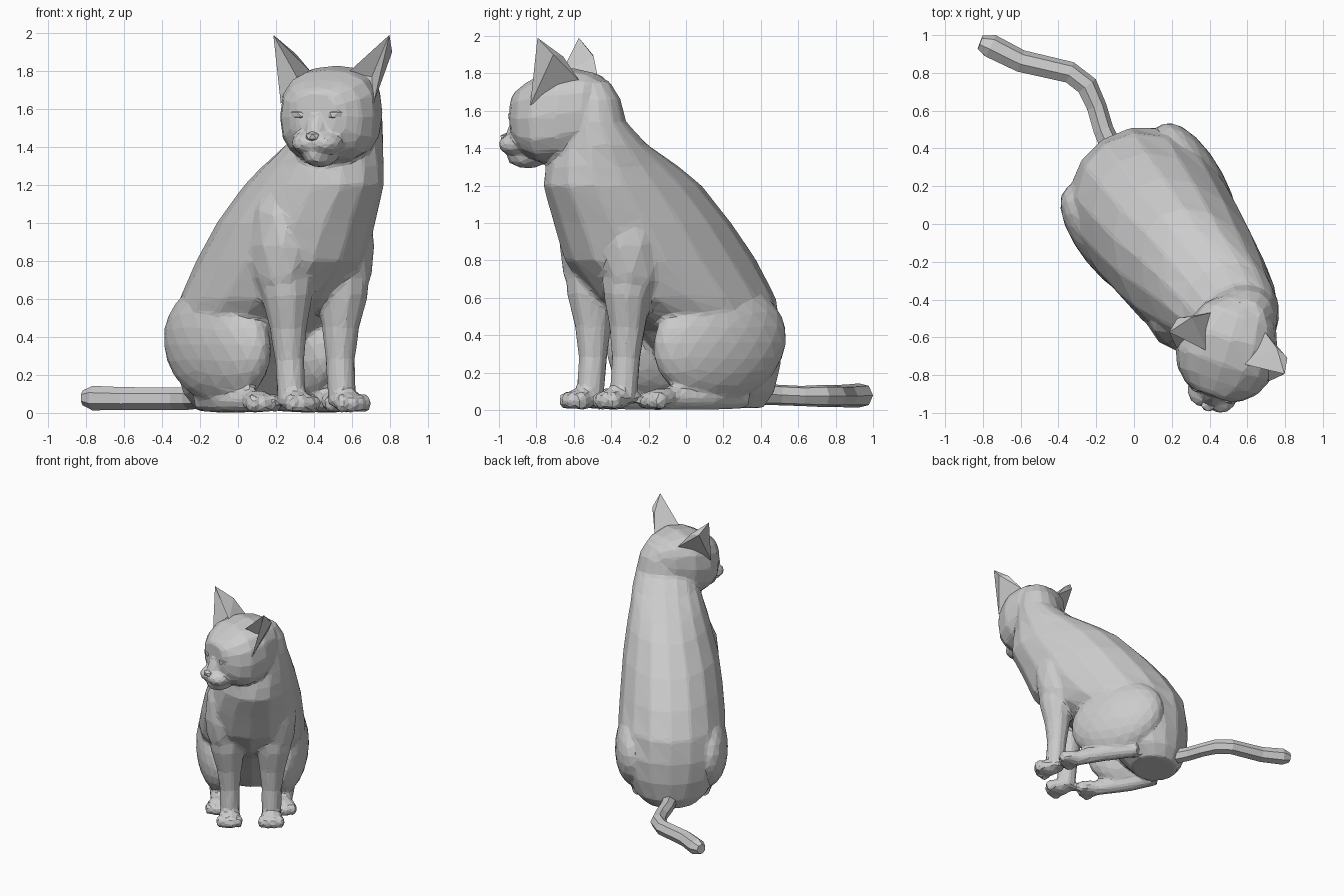
import bpy, bmesh
from math import sin, cos, pi
from mathutils import Vector

Z = Vector((0, 0, 1))
# body frame (side, forward) and head frame, turned against each other
BS, BF = Vector((0.832, 0.555, 0)), Vector((0.555, -0.832, 0))
HS, HF = Vector((0.94, -0.34, 0)), Vector((-0.34, -0.94, 0))
HC = Vector((0.50, -0.66, 0))


def B(u, v, z):
    return BS * (u + 0.11) + BF * v + Z * z


def H(u, v, z):
    return HC + HS * u + HF * v + Z * z


def ring(c, a, b, n=14, e=1.0):
    # ellipse, squarer when e is below 1
    def p(t):
        return abs(t) ** e * (1 if t > 0 else -1)
    return [c + a * p(cos(2 * pi * i / n)) + b * p(sin(2 * pi * i / n)) for i in range(n)]


def loft(bm, rings):
    rows = [[bm.verts.new(p) for p in r] for r in rings]
    n = len(rows[0])
    for r, q in zip(rows, rows[1:]):
        for i in range(n):
            bm.faces.new((r[i], r[(i + 1) % n], q[(i + 1) % n], q[i]))
    bm.faces.new(rows[0])
    bm.faces.new(rows[-1])


def tube(bm, pts, radii, n=10):
    rings = []
    for i, (p, r) in enumerate(zip(pts, radii)):
        t = (pts[min(i + 1, len(pts) - 1)] - pts[max(i - 1, 0)]).normalized()
        ref = BF if abs(t.z) > 0.8 else Z
        a = t.cross(ref).normalized()
        rings.append(ring(p, a * r, a.cross(t) * r, n))
    loft(bm, rings)


def blob(bm, c, a, b, h, sub=2):
    for v in bmesh.ops.create_icosphere(bm, subdivisions=sub, radius=1)["verts"]:
        v.co = c + a * v.co.x + b * v.co.y + h * v.co.z


def finish(bm, name):
    bmesh.ops.recalc_face_normals(bm, faces=bm.faces)
    me = bpy.data.meshes.new(name)
    bm.to_mesh(me)
    bm.free()
    ob = bpy.data.objects.new(name, me)
    bpy.context.collection.objects.link(ob)
    return ob


bm = bmesh.new()

# torso and neck: height, back, front, half width, side shift
torso = [(0.01, -0.38, -0.02, 0.20, 0), (0.1, -0.43, 0.06, 0.29, 0),
         (0.25, -0.46, 0.18, 0.36, 0), (0.42, -0.465, 0.34, 0.405, 0),
         (0.6, -0.44, 0.62, 0.41, 0), (0.8, -0.32, 0.80, 0.39, 0.005),
         (1.0, -0.155, 0.88, 0.365, 0.015), (1.2, 0.04, 0.97, 0.315, 0.035),
         (1.3, 0.19, 0.96, 0.285, 0.045), (1.42, 0.41, 0.93, 0.255, 0.06),
         (1.54, 0.55, 0.92, 0.225, 0.06), (1.66, 0.58, 0.90, 0.20, 0.06),
         (1.76, 0.64, 0.86, 0.14, 0.06)]
loft(bm, [ring(B(s, (b + f) / 2, z), BS * w, BF * ((f - b) / 2), 16)
          for z, b, f, w, s in torso])

for m in (-1, 1):
    # front leg with shoulder
    blob(bm, B(m * 0.20, 0.53, 0.88), BS * 0.155, BF * 0.2, Z * 0.36)
    tube(bm, [B(m * 0.175, 0.55, 0.85), B(m * 0.175, 0.565, 0.62), B(m * 0.165, 0.56, 0.45),
              B(m * 0.16, 0.565, 0.28), B(m * 0.16, 0.585, 0.04)],
         [0.16, 0.135, 0.1, 0.078, 0.075])
    # haunch, angled inward at the knee
    blob(bm, B(m * 0.26, 0.03, 0.36), BS * 0.17, BF * 0.39 - BS * m * 0.035,
         Z * 0.315 - BF * 0.03 + BS * m * 0.01, 3)
    # hind foot
    tube(bm, [B(m * 0.24, -0.14, 0.065), B(m * 0.26, 0.1, 0.065), B(m * 0.25, 0.38, 0.06)],
         [0.06, 0.068, 0.06])
    # paws with toes
    for u, v in ((0.16, 0.635), (0.25, 0.40)):
        blob(bm, B(m * u, v, 0.06), BS * 0.09, BF * 0.085, Z * 0.06)
        for k in (-1.5, -0.5, 0.5, 1.5):
            blob(bm, B(m * u + k * 0.049, v + 0.078 - 0.018 * abs(k), 0.05),
                 BS * 0.03, BF * 0.047, Z * 0.052)

# head: forward, centre height, half width, half height
head = [(-0.27, 1.61, 0.11, 0.12), (-0.19, 1.60, 0.20, 0.20), (-0.05, 1.58, 0.26, 0.25),
        (0.09, 1.56, 0.265, 0.245), (0.18, 1.555, 0.225, 0.20), (0.24, 1.565, 0.16, 0.15),
        (0.265, 1.58, 0.11, 0.11)]
loft(bm, [ring(H(0, f, z), HS * w, Z * h, 16, 0.77) for f, z, w, h in head])
# muzzle, chin and nose bridge
for m in (-1, 1):
    blob(bm, H(m * 0.05, 0.245, 1.42), HS * 0.09, HF * 0.10, Z * 0.062)
blob(bm, H(0, 0.20, 1.355), HS * 0.09, HF * 0.12, Z * 0.065)
blob(bm, H(0, 0.26, 1.50), HS * 0.05, HF * 0.06 - Z * 0.02, Z * 0.12 - HF * 0.04)

# merge everything into one faceted skin
body = finish(bm, "body")
md = body.modifiers.new("union", "REMESH")
md.mode, md.voxel_size = "VOXEL", 0.016
md = body.modifiers.new("soften", "SMOOTH")
md.factor, md.iterations = 0.5, 4
md = body.modifiers.new("facets", "DECIMATE")
md.ratio = 0.05
bpy.context.view_layer.objects.active = body
body.select_set(True)
for md in list(body.modifiers):
    bpy.ops.object.modifier_apply(modifier=md.name)
for p in body.data.polygons:
    p.use_smooth = False

# tail curling out to the left
bm = bmesh.new()
path = [(-0.12, 0.40), (-0.165, 0.50), (-0.20, 0.62), (-0.25, 0.73), (-0.34, 0.80),
        (-0.60, 0.86), (-0.76, 0.94), (-0.815, 0.96)]
zs = [0.085, 0.08, 0.075, 0.075, 0.075, 0.075, 0.078, 0.08]
tube(bm, [Vector((x, y, z)) for (x, y), z in zip(path, zs)],
     [0.06, 0.056, 0.055, 0.06, 0.06, 0.062, 0.066, 0.04], 7)
finish(bm, "tail")

for m, side in ((-1, "left"), (1, "right")):
    # ear: hollow triangular shell shape
    bm = bmesh.new()
    pts = [(0.10, 0.05, 1.79), (0.26, 0.09, 1.63), (0.15, -0.15, 1.76),
           (0.325, 0.025, 1.99), (0.31, -0.06, 1.90), (0.21, -0.02, 1.77),
           (0.24, -0.09, 1.89)]
    v = [bm.verts.new(H(m * a, b, c)) for a, b, c in pts]
    for f in ((0, 5, 3), (5, 1, 3), (0, 1, 5), (0, 3, 6), (3, 4, 6), (0, 6, 2),
              (6, 4, 2), (1, 4, 3), (1, 2, 4), (0, 2, 1)):
        bm.faces.new([v[i] for i in f])
    finish(bm, side + "_ear")
    # eye
    bm = bmesh.new()
    blob(bm, H(m * 0.11, 0.248, 1.57), HS * 0.045 - HF * m * 0.018, HF * 0.024,
         Z * 0.028 + HS * m * 0.008, 1)
    finish(bm, side + "_eye")

# nose tip
bm = bmesh.new()
blob(bm, H(0, 0.318, 1.455), HS * 0.042, HF * 0.036, Z * 0.028, 1)
finish(bm, "nose")
